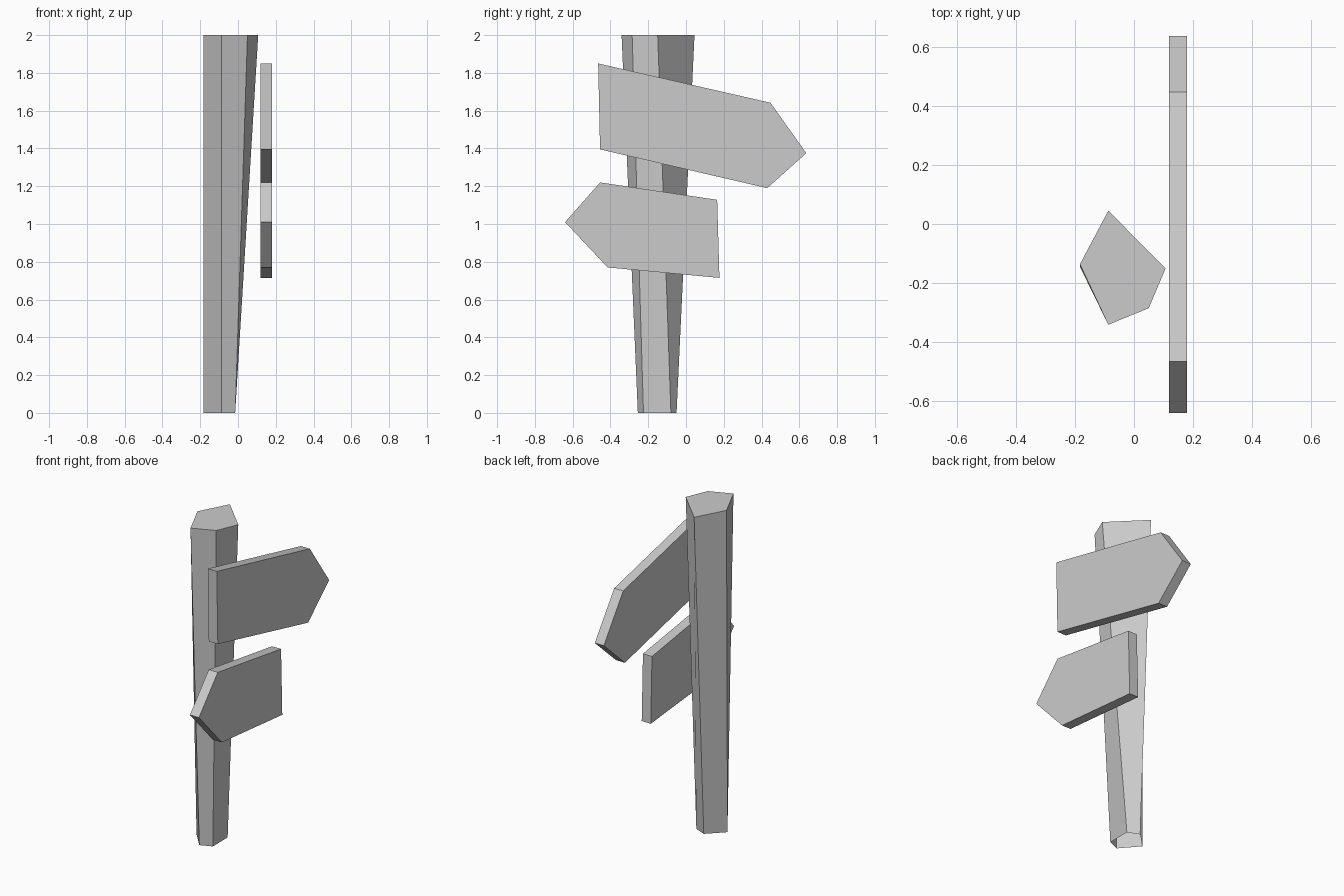
import bpy
import bmesh

if "Cube" in bpy.data.objects:
    bpy.data.objects.remove(bpy.data.objects["Cube"])


def loft(name, bottom, top, cap_bottom=True):
    """Join two matching rings with flat sides and cap the ends."""
    bm = bmesh.new()
    a = [bm.verts.new(p) for p in bottom]
    b = [bm.verts.new(p) for p in top]
    n = len(a)
    for i in range(n):
        j = (i + 1) % n
        bm.faces.new((a[i], a[j], b[j], b[i]))
    bm.faces.new(b)
    if cap_bottom:
        bm.faces.new(a[::-1])
    bmesh.ops.recalc_face_normals(bm, faces=bm.faces)
    mesh = bpy.data.meshes.new(name)
    bm.to_mesh(mesh)
    bm.free()
    obj = bpy.data.objects.new(name, mesh)
    bpy.context.collection.objects.link(obj)
    return obj


def board(name, outline, x0=0.118, x1=0.18):
    """Flat plank: a (y, z) outline given thickness along x."""
    return loft(name, [(x0, y, z) for y, z in outline],
                [(x1, y, z) for y, z in outline])


# Five-sided post, wider at the top, open underneath
foot = [(-0.183, -0.145), (-0.087, -0.255), (-0.015, -0.225),
        (-0.015, -0.08), (-0.087, -0.05)]
head = [(-0.183, -0.136), (-0.087, -0.341), (0.05, -0.285),
        (0.107, -0.15), (-0.087, 0.045)]
loft("post", [(x, y, 0) for x, y in foot], [(x, y, 2) for x, y in head],
     cap_bottom=False)

# Arrow boards pointing opposite ways
board("upper_arrow_board", [(-0.465, 1.85), (-0.455, 1.395), (0.43, 1.19),
                            (0.637, 1.375), (0.447, 1.642)])
board("lower_arrow_board", [(-0.455, 1.22), (-0.64, 1.01), (-0.415, 0.77),
                            (0.177, 0.715), (0.165, 1.128)])
